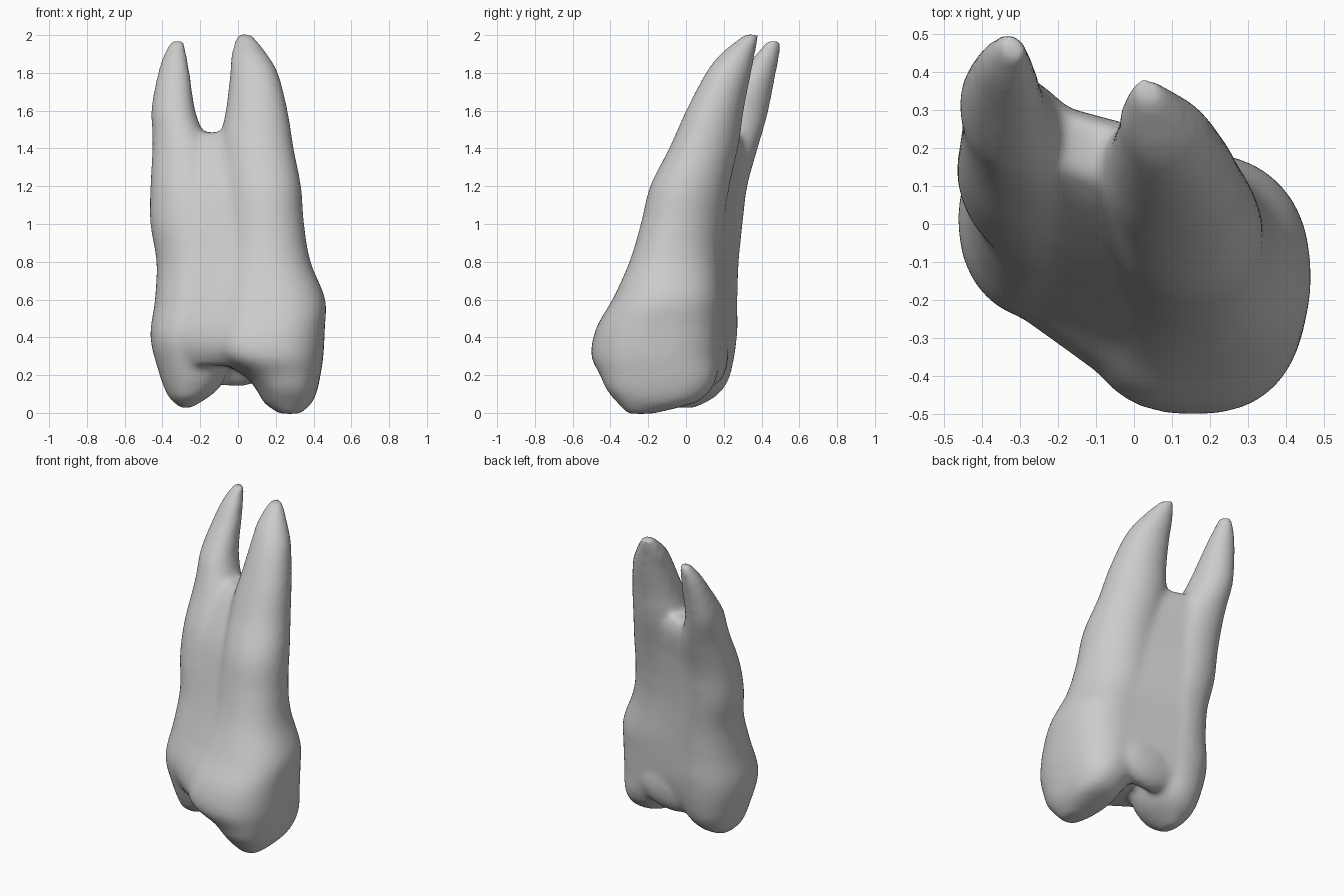
import bpy, bmesh, math
from mathutils import Vector
from mathutils.geometry import convex_hull_2d

if "Cube" in bpy.data.objects:
    bpy.data.objects.remove(bpy.data.objects["Cube"])

enamel = bpy.data.materials.new("pale_grey")
enamel.diffuse_color = (0.6, 0.6, 0.6, 1)
enamel.use_nodes = True
enamel.node_tree.nodes["Principled BSDF"].inputs["Base Color"].default_value = enamel.diffuse_color

# Each lobe section: z, x min, x max, y min, y max
left_lobe = [
    (0.025, -.305, -.25, -.06, .05), (0.08, -.365, -.16, -.15, .15),
    (0.13, -.39, -.10, -.18, .2), (0.2, -.415, -.06, -.21, .235),
    (0.4, -.464, 0, -.255, .27), (0.6, -.44, 0, -.21, .272),
    (0.8, -.432, -.02, -.15, .28), (1.0, -.464, -.06, -.10, .30),
    (1.2, -.464, -.09, -.04, .325), (1.4, -.454, -.14, .06, .38),
    (1.5, -.455, -.19, .11, .41), (1.6, -.46, -.226, .16, .437),
    (1.8, -.424, -.255, .30, .477), (1.9, -.392, -.272, .37, .497),
    (1.97, -.355, -.285, .43, .502)]
right_lobe = [
    (-0.005, .22, .33, -.31, -.18), (0.05, .14, .39, -.36, .04),
    (0.12, .10, .42, -.42, .13), (0.2, .03, .437, -.455, .165),
    (0.3, -.13, .452, -.502, .18), (0.45, -.15, .46, -.475, .185),
    (0.6, -.13, .462, -.39, .19), (0.8, -.1, .384, -.30, .185),
    (1.0, -.1, .35, -.24, .2), (1.2, -.09, .334, -.19, .23),
    (1.4, -.092, .295, -.09, .275), (1.5, -.085, .28, -.045, .292),
    (1.6, -.065, .263, 0, .305), (1.8, -.042, .212, .105, .345),
    (1.9, -.035, .155, .182, .365), (2.005, -.005, .075, .31, .388)]
# How far the bridge between the lobes fills their common hull: z, front, back
bridge_fill = [(0.25, .92, .96), (0.35, .96, .99), (0.6, .97, .99), (0.8, .96, .98),
               (1.0, .9, .95), (1.2, .82, .9), (1.4, .65, .76), (1.485, .4, .5)]
N = 48


def sample(table, z):
    """Smooth interpolation of a table by its first column."""
    z = min(max(z, table[0][0]), table[-1][0])
    i = max(k for k in range(len(table) - 1) if table[k][0] <= z)
    a, b = table[i], table[i + 1]
    p, q = table[max(i - 1, 0)], table[min(i + 2, len(table) - 1)]
    h = b[0] - a[0]
    t = (z - a[0]) / h
    out = []
    for c in range(1, len(a)):
        ma = (b[c] - p[c]) / (b[0] - p[0]) * h
        mb = (q[c] - a[c]) / (q[0] - a[0]) * h
        out.append((2*t**3 - 3*t*t + 1) * a[c] + (t**3 - 2*t*t + t) * ma
                   + (3*t*t - 2*t**3) * b[c] + (t**3 - t*t) * mb)
    return out


def lobe_ring(table, z):
    x0, x1, y0, y1 = sample(table, z)
    blend = min(max((z - 0.4) / 0.5, 0), 1)
    crown = 2.15 if table is left_lobe else 2.45
    power = 2 / (crown + (2.05 - crown) * blend)      # squarer crown, rounder roots
    shear = -0.14 * blend
    rx, ry = (x1 - x0) / 2, (y1 - y0) / 2
    narrow = rx / math.hypot(rx, shear * ry)
    ring = []
    for i in range(N):
        c, s = math.cos(math.tau * i / N), math.sin(math.tau * i / N)
        u = math.copysign(abs(c) ** power, c) * rx
        v = math.copysign(abs(s) ** power, s) * ry
        ring.append(Vector(((x0 + x1) / 2 + (u + shear * v) * narrow, (y0 + y1) / 2 + v)))
    return ring


def bridge_ring(z):
    rings = [lobe_ring(left_lobe, z), lobe_ring(right_lobe, z)]
    ca, cb = [sum(r, Vector((0, 0))) / N for r in rings]
    pts = rings[0] + rings[1]
    hull = [pts[i] for i in convex_hull_2d(pts)]
    mid, axis = (ca + cb) / 2, (cb - ca).normalized()
    back = Vector((-axis.y, axis.x))
    front_fill, back_fill = sample(bridge_fill, z)
    ring = []
    for i in range(N):
        d = Vector((math.cos(math.tau * i / N), math.sin(math.tau * i / N)))
        # distance from the middle to the hull along this direction
        r = 9
        for a, b in zip(hull, hull[1:] + hull[:1]):
            e = b - a
            det = d.x * e.y - d.y * e.x
            if abs(det) > 1e-9:
                w = a - mid
                t = (w.x * e.y - w.y * e.x) / det
                if t > 0:
                    r = min(r, t)
        p = d * r
        along = axis * p.dot(axis)
        k = back_fill if p.dot(back) > 0 else front_fill
        ring.append(mid + along * 0.95 + (p - along) * k)
    return ring


def loft(bm, ring_at, z0, z1, steps):
    rings = []
    for s in range(steps + 1):
        z = z0 + (z1 - z0) * s / steps
        rings.append([bm.verts.new((p.x, p.y, z)) for p in ring_at(z)])
    for lo, hi in zip(rings, rings[1:]):
        for i in range(N):
            j = (i + 1) % N
            bm.faces.new((lo[i], lo[j], hi[j], hi[i]))
    bm.faces.new(rings[0][::-1])
    bm.faces.new(rings[-1])


bm = bmesh.new()
loft(bm, lambda z: lobe_ring(left_lobe, z), 0.025, 1.97, 70)
loft(bm, lambda z: lobe_ring(right_lobe, z), -0.005, 2.005, 70)
loft(bm, bridge_ring, 0.25, 1.485, 40)

# Low ridge closing the chewing basin at the back
ridge = bmesh.ops.create_uvsphere(bm, u_segments=24, v_segments=16, radius=1)["verts"]
bmesh.ops.scale(bm, verts=ridge, vec=(0.26, 0.1, 0.17))
bmesh.ops.translate(bm, verts=ridge, vec=(-0.01, 0.125, 0.31))

mesh = bpy.data.meshes.new("tooth")
bm.to_mesh(mesh)
bm.free()
mesh.materials.append(enamel)
tooth = bpy.data.objects.new("tooth", mesh)
bpy.context.collection.objects.link(tooth)

# Fuse the parts into one skin and soften it
fuse = tooth.modifiers.new("fuse", 'REMESH')
fuse.mode = 'VOXEL'
fuse.voxel_size = 0.016
fuse.use_smooth_shade = True
soften = tooth.modifiers.new("soften", 'SMOOTH')
soften.factor = 0.5
soften.iterations = 18
